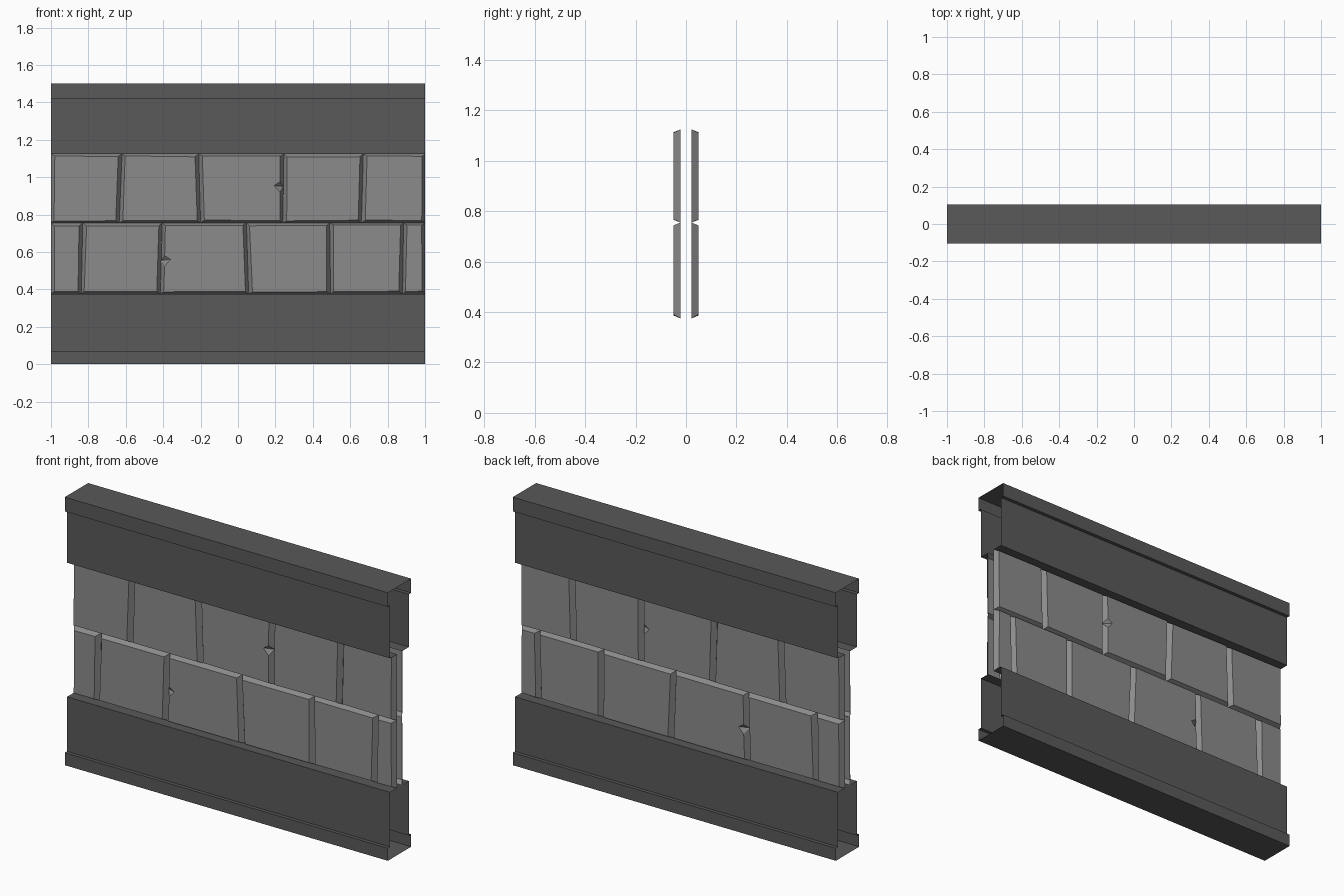
import bpy
import bmesh
import random

random.seed(4)
scene_cube = bpy.data.objects.get("Cube")
if scene_cube:
    bpy.data.objects.remove(scene_cube, do_unlink=True)


def make_material(name, grey):
    mat = bpy.data.materials.new(name)
    mat.use_nodes = True
    colour = (grey, grey, grey, 1)
    mat.diffuse_color = colour
    bsdf = next(n for n in mat.node_tree.nodes if n.type == "BSDF_PRINCIPLED")
    bsdf.inputs["Base Color"].default_value = colour
    return mat


def make_object(name, bm, mat):
    mesh = bpy.data.meshes.new(name)
    bm.to_mesh(mesh)
    bm.free()
    mesh.materials.append(mat)
    obj = bpy.data.objects.new(name, mesh)
    bpy.context.collection.objects.link(obj)
    return obj


dark_trim = make_material("dark grey trim", 0.1)
stone = make_material("mid grey stone", 0.26)

HEIGHT = 1.5
RAIL = 0.375        # height of each rail
LIP_Y, RAIL_Y, FACE_Y, JOINT_Y = 0.103, 0.083, 0.05, 0.022


# Rails: a stepped sheet profile run along x, open at both ends
def make_rail(name, top, lip):
    half = [(JOINT_Y, RAIL), (RAIL_Y, RAIL), (RAIL_Y, lip), (LIP_Y, lip), (LIP_Y, 0)]
    profile = [(-y, z) for y, z in half] + [(y, z) for y, z in reversed(half)]
    if top:
        profile = [(-y, HEIGHT - z) for y, z in profile]
    bm = bmesh.new()
    ends = [[bm.verts.new((x, y, z)) for y, z in profile] for x in (-1, 1)]
    for i in range(len(profile) - 1):
        bm.faces.new((ends[0][i], ends[0][i + 1], ends[1][i + 1], ends[1][i]))
    return make_object(name, bm, dark_trim)


# Stone: flat face with slopes down to the joints, optionally chipped on one side
def add_stone(bm, left, right, z0, z1, chip=None):
    def wobble():
        return random.uniform(-0.003, 0.003)

    slope_x, slope_z = 0.018, 0.014
    # each entry pairs a face point with its point in the joint
    ring = []
    for (top, bottom), side, rows in ((left, 1, "bottom"), (right, -1, "both"), (left, 1, "top")):
        if rows != "top":
            ring.append(((bottom + side * slope_x + wobble(), z0 + slope_z + wobble()), (bottom, z0)))
        if rows != "bottom":
            ring.append(((top + side * slope_x + wobble(), z1 - slope_z + wobble()), (top, z1)))
    if chip:
        side, z = chip
        top, bottom = left if side > 0 else right
        x = (top + bottom) / 2
        reach = ((side * slope_x, 0.025), (side * 0.05, 0.005), (side * slope_x, -0.03))
        if side < 0:
            reach = reach[::-1]
        notch = [((x + dx, z + dz), (x, z)) for dx, dz in reach]
        if side < 0:
            ring[2:2] = notch
        else:
            ring.extend(notch)
    front = [bm.verts.new((x, -FACE_Y, z)) for (x, z), _ in ring]
    back = {}
    for _, (x, z) in ring:
        if (x, z) not in back:
            back[(x, z)] = bm.verts.new((x, -JOINT_Y, z))
    bm.faces.new(front)
    for i in range(len(ring)):
        j = (i + 1) % len(ring)
        a, b = back[ring[i][1]], back[ring[j][1]]
        corners = (front[i], a, front[j]) if a is b else (front[i], a, b, front[j])
        bm.faces.new(corners)


def make_row(name, joints, z0, z1, chips):
    bm = bmesh.new()
    edges = [(-1, -1)] + joints + [(1, 1)]
    for i in range(len(edges) - 1):
        add_stone(bm, edges[i], edges[i + 1], z0, z1, chips.get(i))
    obj = make_object(name, bm, stone)
    mirror = obj.modifiers.new("back side", "MIRROR")
    mirror.use_axis = (False, True, False)
    mirror.use_mirror_merge = False


make_rail("bottom_rail", False, 0.07)
make_rail("top_rail", True, 0.08)

# Joints are given as top x and bottom x
MIDDLE = 0.755
make_row("upper_stone_row", [(-0.62, -0.635), (-0.21, -0.2), (0.245, 0.24), (0.67, 0.66)],
         MIDDLE, HEIGHT - RAIL, {2: (-1, 0.95)})
make_row("lower_stone_row", [(-0.83, -0.838), (-0.405, -0.415), (0.045, 0.057), (0.49, 0.495), (0.885, 0.88)],
         RAIL, MIDDLE, {2: (1, 0.555)})
